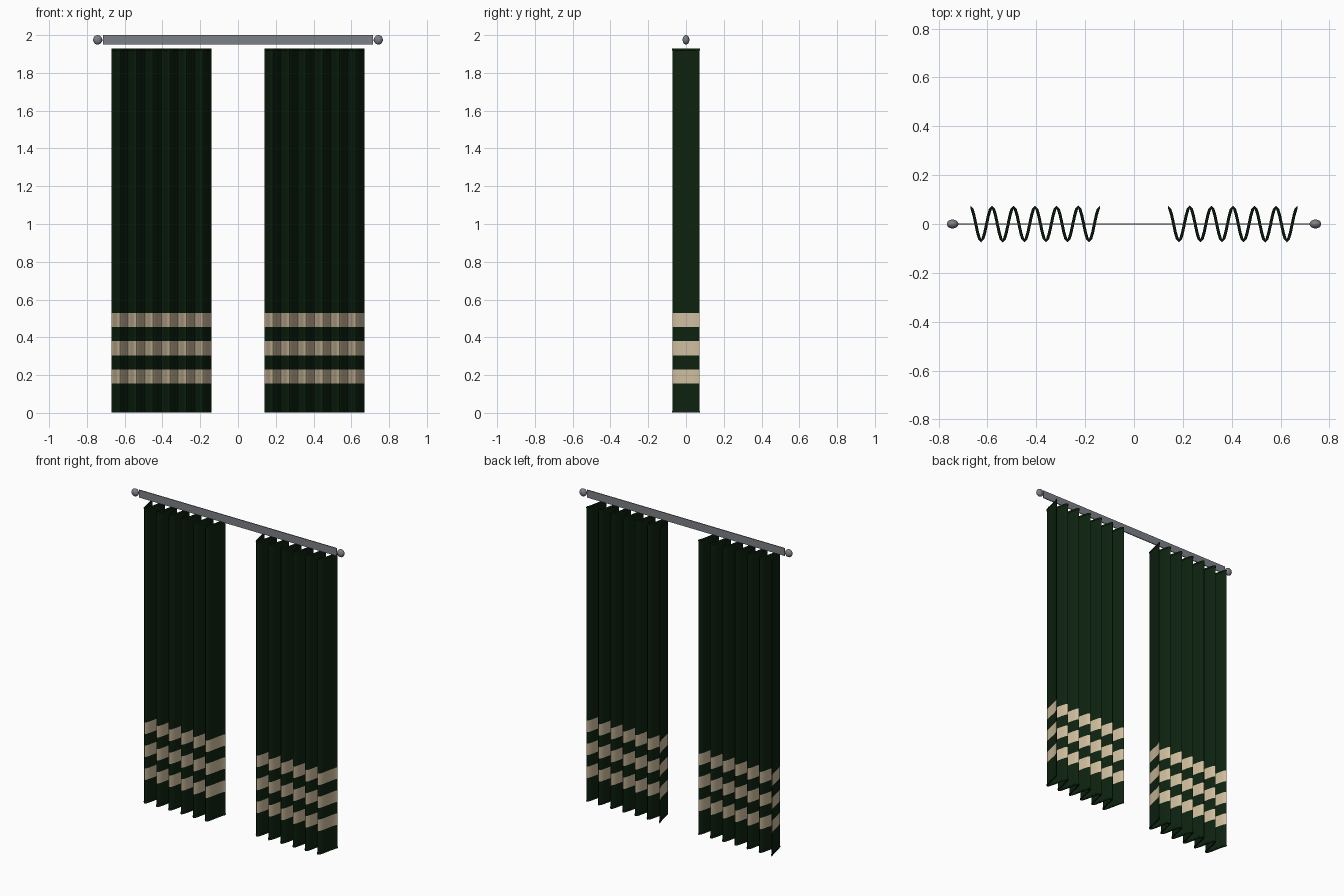
import bpy, bmesh, math
from mathutils import Vector

cube = bpy.data.objects.get("Cube")
if cube:
    bpy.data.objects.remove(cube, do_unlink=True)


def material(name, rgb):
    m = bpy.data.materials.new(name)
    m.use_nodes = True
    m.diffuse_color = (*rgb, 1)
    m.node_tree.nodes["Principled BSDF"].inputs["Base Color"].default_value = (*rgb, 1)
    return m


green = material("dark green cloth", (0.004, 0.016, 0.005))
cream = material("cream stripe", (0.62, 0.51, 0.34))
metal = material("grey metal", (0.2, 0.215, 0.24))

# Curtain dimensions
INNER, OUTER, TOP = 0.14, 0.67, 1.93
FOLDS, STEPS, DEPTH = 6, 12, 0.069
THIN, HEM = 0.003, 0.006
STRIPES = [(0.155, 0.23), (0.305, 0.38), (0.455, 0.53)]


def half_profile():
    """Half thickness and height, from bottom hem to top hem."""
    bead = [(HEM * math.sin(a), HEM * (1 - math.cos(a)))
            for a in (math.pi * i / 6 for i in range(1, 6))]
    rows = [(max(o, THIN), z) for o, z in bead]
    rows += [(THIN, z) for pair in STRIPES for z in pair]
    return rows + [(o, TOP - z) for o, z in reversed(rows[:len(bead)])]


def curtain(name, side):
    half = half_profile()
    loop = half + [(-o, z) for o, z in reversed(half)]
    bm = bmesh.new()
    rings = []
    total = FOLDS * STEPS
    wave = 2 * math.pi * FOLDS
    width = OUTER - INNER
    for i in range(total + 1):
        t = i / total
        centre = Vector((INNER + width * t, DEPTH * math.cos(wave * t), 0))
        normal = Vector((DEPTH * wave * math.sin(wave * t), width, 0)).normalized()
        ring = []
        for o, z in loop:
            p = centre + normal * o
            ring.append(bm.verts.new((side * p.x, p.y, z)))
        rings.append(ring)
    n = len(loop)
    for a, b in zip(rings, rings[1:]):
        for j in range(n):
            k = (j + 1) % n
            bm.faces.new((a[j], b[j], b[k], a[k]))
    for ring in (rings[0], rings[-1]):
        for j in range(len(half) - 1):
            bm.faces.new((ring[j], ring[j + 1], ring[n - 2 - j], ring[n - 1 - j]))
    bmesh.ops.recalc_face_normals(bm, faces=bm.faces)
    # Woven stripes near the bottom
    for f in bm.faces:
        z = f.calc_center_median().z
        f.material_index = int(any(lo < z < hi for lo, hi in STRIPES))
    mesh = bpy.data.meshes.new(name)
    bm.to_mesh(mesh)
    bm.free()
    mesh.materials.append(green)
    mesh.materials.append(cream)
    ob = bpy.data.objects.new(name, mesh)
    bpy.context.collection.objects.link(ob)
    smooth(ob, 30)


def smooth(ob, degrees):
    bpy.ops.object.select_all(action="DESELECT")
    ob.select_set(True)
    bpy.context.view_layer.objects.active = ob
    bpy.ops.object.shade_smooth_by_angle(angle=math.radians(degrees))


# Flat curtain rail
bpy.ops.mesh.primitive_cube_add(size=1, location=(0, 0, 1.975))
rail = bpy.context.object
rail.name = "curtain_rail"
rail.scale = (1.43, 0.006, 0.05)
rail.data.materials.append(metal)

# Mirrored curtains and end knobs
for label, side in (("left", 1), ("right", -1)):
    curtain(label + "_curtain", side)
    bpy.ops.mesh.primitive_uv_sphere_add(segments=24, ring_count=16, radius=1,
                                         location=(side * 0.743, 0, 1.975))
    knob = bpy.context.object
    knob.name = label + "_end_knob"
    knob.scale = (0.024, 0.018, 0.025)
    knob.data.materials.append(metal)
    smooth(knob, 40)
    # Slim pin joining knob and rail
    bpy.ops.mesh.primitive_cylinder_add(vertices=12, radius=0.003, depth=0.02,
                                        location=(side * 0.716, 0, 1.975),
                                        rotation=(0, math.pi / 2, 0))
    pin = bpy.context.object
    pin.name = label + "_knob_pin"
    pin.data.materials.append(metal)
